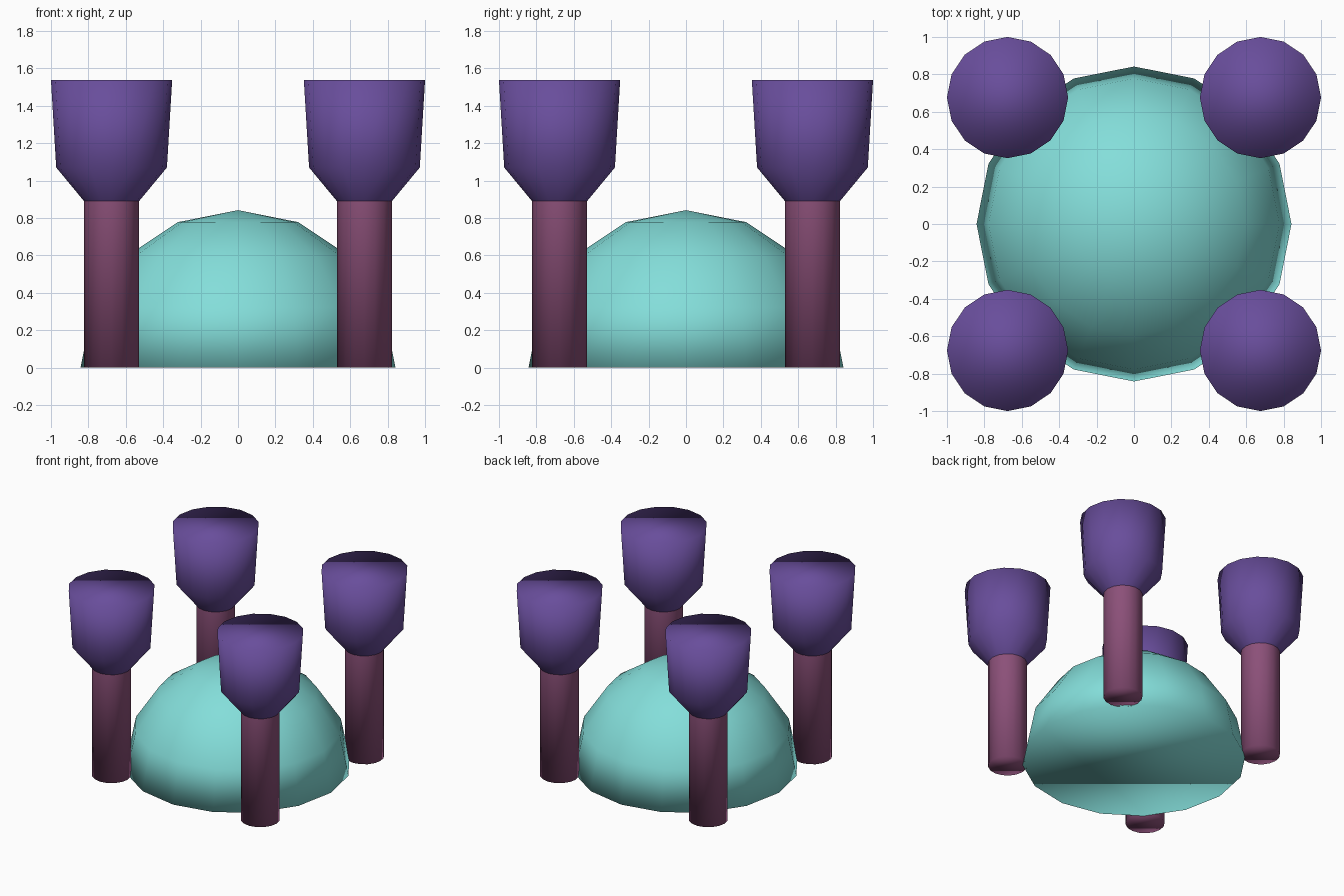
import bpy, bmesh, math

if "Cube" in bpy.data.objects:
    bpy.data.objects.remove(bpy.data.objects["Cube"])

SIDES = 16


def material(name, rgb):
    m = bpy.data.materials.new(name)
    m.diffuse_color = (*rgb, 1)
    m.use_nodes = True
    m.node_tree.nodes["Principled BSDF"].inputs["Base Color"].default_value = m.diffuse_color
    return m


def lathe(name, profile, mat, cap_bottom=False, cap_top=False):
    """Smooth solid of revolution from (radius, z) points listed bottom to top."""
    bm = bmesh.new()
    rings = []
    for r, z in profile:
        if r == 0:
            rings.append([bm.verts.new((0, 0, z))] * SIDES)
        else:
            angles = [2 * math.pi * i / SIDES for i in range(SIDES)]
            rings.append([bm.verts.new((r * math.cos(a), r * math.sin(a), z)) for a in angles])
    for low, high in zip(rings, rings[1:]):
        for i in range(SIDES):
            j = (i + 1) % SIDES
            quad = [low[i], low[j], high[j], high[i]]
            bm.faces.new(list(dict.fromkeys(quad)))
    if cap_bottom:
        bm.faces.new(rings[0][::-1])
    if cap_top:
        bm.faces.new(rings[-1])
    for f in bm.faces:
        f.smooth = True
    mesh = bpy.data.meshes.new(name)
    bm.to_mesh(mesh)
    bm.free()
    mesh.materials.append(mat)
    obj = bpy.data.objects.new(name, mesh)
    bpy.context.collection.objects.link(obj)
    return obj


teal = material("teal", (0.23, 0.73, 0.70))
purple = material("purple", (0.14, 0.075, 0.33))
plum = material("plum", (0.26, 0.08, 0.19))

# Central half-sphere dome
R = 0.842
steps = [math.radians(22.5 * k) for k in range(4)]
lathe("dome", [(R * math.cos(a), R * math.sin(a)) for a in steps] + [(0, R)], teal, cap_bottom=True)

# Four corner pillars, each a stem with a flared head
C = 0.676
stem = lathe("stem", [(0.147, 0), (0.147, 0.89)], plum, cap_bottom=True)
head = lathe("head", [(0.147, 0.89), (0.296, 1.07), (0.324, 1.537)], purple, cap_top=True)
corners = [("front_left", -C, -C), ("front_right", C, -C), ("back_left", -C, C), ("back_right", C, C)]
for k, (label, x, y) in enumerate(corners):
    for part, base in (("stem", stem), ("head", head)):
        obj = base
        if k:
            obj = base.copy()
            bpy.context.collection.objects.link(obj)
        obj.name = f"{part}_{label}"
        obj.location = (x, y, 0)
